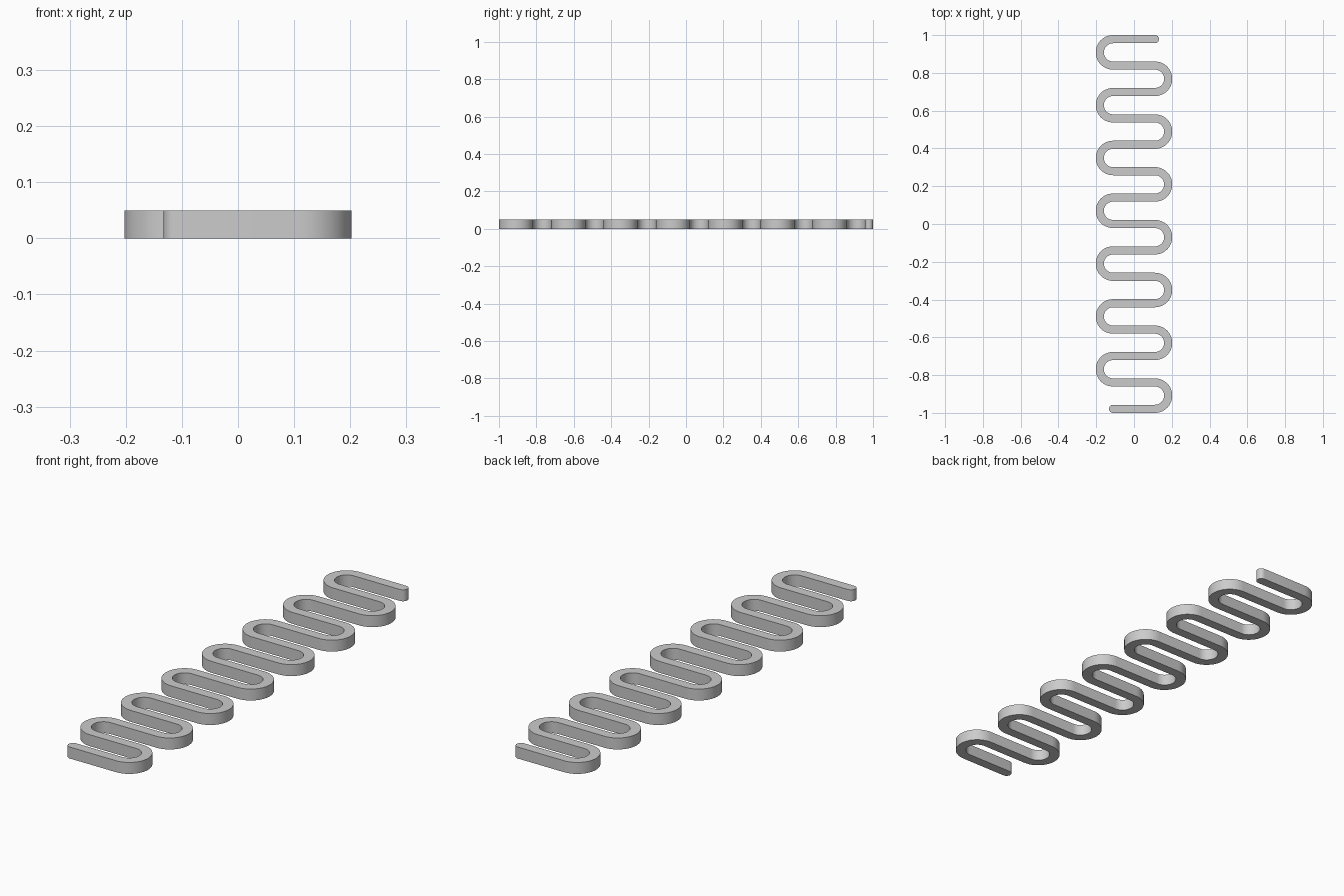
import bpy, bmesh, math

cube = bpy.data.objects.get("Cube")
if cube:
    bpy.data.objects.remove(cube, do_unlink=True)

# Overall dimensions
ROWS = 15
WIDTH = 0.043                        # width of the strip
HEIGHT = 0.05
PITCH = (2 - WIDTH) / (ROWS - 1)     # spacing between rows
R = PITCH / 2                        # centreline radius of a bend
C = 0.2025 - R - WIDTH / 2           # half length of the straight runs
H = WIDTH / 2
BEND_STEPS, CAP_STEPS = 24, 12

# Centreline points, each with the normal to the left of travel
y0 = -PITCH * (ROWS - 1) / 2
path = [(-C, y0, 0, 1)]
for i in range(ROWS - 1):
    side = 1 if i % 2 == 0 else -1
    for k in range(BEND_STEPS + 1):
        a = math.pi * (k / BEND_STEPS - 0.5)
        path.append((side * (C + R * math.cos(a)),
                     y0 + i * PITCH + R + R * math.sin(a),
                     -math.cos(a), -side * math.sin(a)))
path.append((C, -y0, 0, 1))

# Flat strip of quads along the path
bm = bmesh.new()
left = [bm.verts.new((x + H * nx, y + H * ny, 0)) for x, y, nx, ny in path]
right = [bm.verts.new((x - H * nx, y - H * ny, 0)) for x, y, nx, ny in path]
for k in range(len(path) - 1):
    bm.faces.new((right[k], right[k + 1], left[k + 1], left[k]))


# Rounded cap at either end
def add_cap(end, out):
    x, y = path[end][:2]
    arc = []
    for k in range(1, CAP_STEPS):
        t = math.pi * k / CAP_STEPS
        arc.append(bm.verts.new((x + out * H * math.sin(t), y + H * math.cos(t), 0)))
    ring = [left[end]] + arc + [right[end]]
    bm.faces.new(ring if out < 0 else ring[::-1])


add_cap(0, -1)
add_cap(-1, 1)

# Raise the strip to its full height
top = bmesh.ops.extrude_face_region(bm, geom=bm.faces[:], use_keep_orig=True)["geom"]
bmesh.ops.translate(bm, vec=(0, 0, HEIGHT),
                    verts=[g for g in top if isinstance(g, bmesh.types.BMVert)])
bmesh.ops.recalc_face_normals(bm, faces=bm.faces[:])
mesh = bpy.data.meshes.new("serpentine_strip")
bm.to_mesh(mesh)
bm.free()

# Single grey material
grey = bpy.data.materials.new("light grey")
grey.use_nodes = True
colour = (0.6, 0.6, 0.6, 1)
grey.diffuse_color = colour
grey.node_tree.nodes["Principled BSDF"].inputs["Base Color"].default_value = colour
mesh.materials.append(grey)

strip = bpy.data.objects.new("serpentine_strip", mesh)
bpy.context.collection.objects.link(strip)
bpy.ops.object.select_all(action="DESELECT")
strip.select_set(True)
bpy.context.view_layer.objects.active = strip
bpy.ops.object.shade_smooth_by_angle(angle=math.radians(30))
